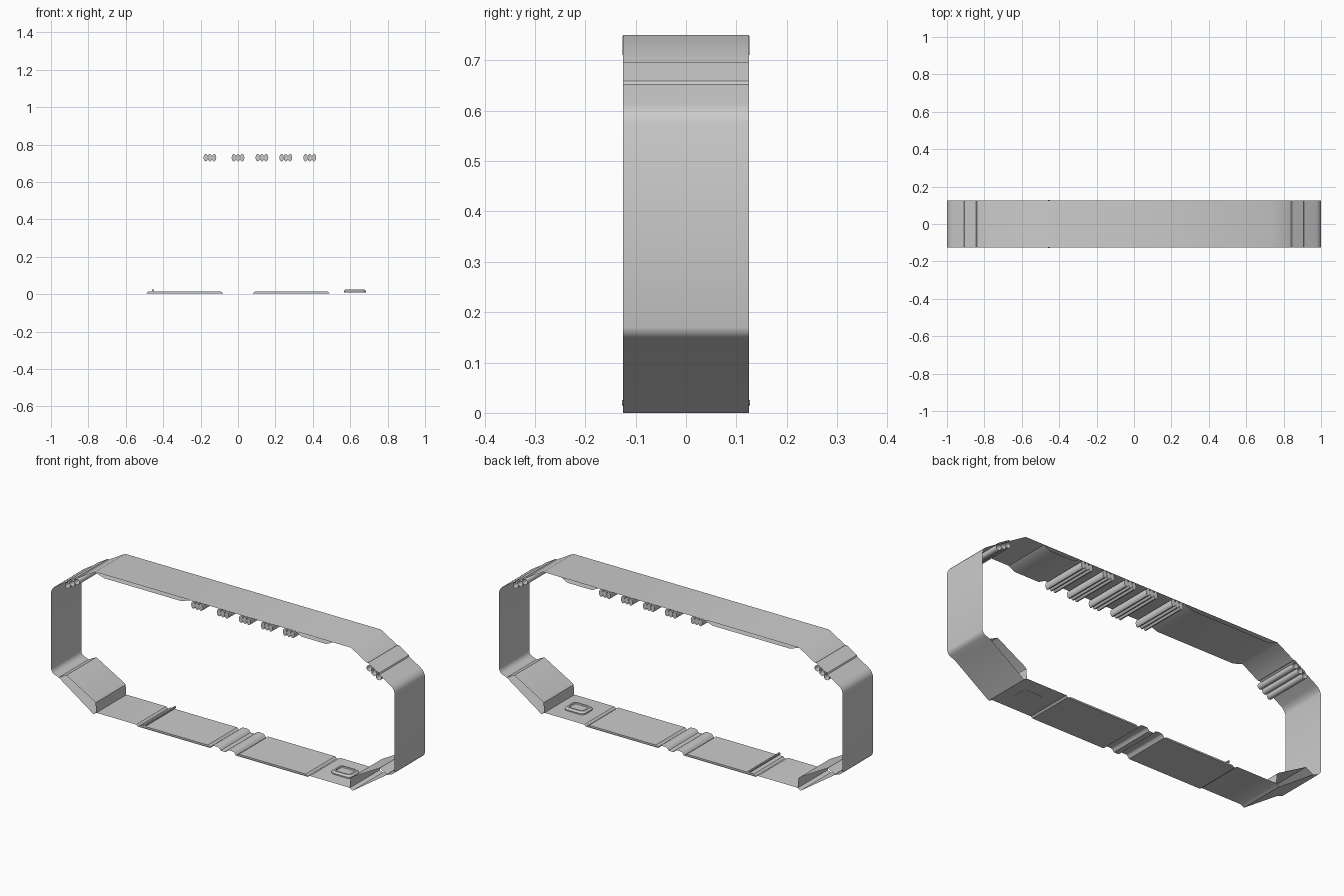
import bpy, bmesh, math

if "Cube" in bpy.data.objects:
    bpy.data.objects.remove(bpy.data.objects["Cube"])

Y = 0.125


def finish(name, bm, angle=35):
    me = bpy.data.meshes.new(name)
    bm.to_mesh(me)
    bm.free()
    ob = bpy.data.objects.new(name, me)
    bpy.context.collection.objects.link(ob)
    bpy.ops.object.select_all(action='DESELECT')
    bpy.context.view_layer.objects.active = ob
    ob.select_set(True)
    bpy.ops.object.shade_smooth_by_angle(angle=math.radians(angle))
    return ob


def sweep(name, pts, closed=False, caps=False, y=Y):
    """Extrude an x-z profile along y, as an open sheet or capped solid."""
    bm = bmesh.new()
    a = [bm.verts.new((x, -y, z)) for x, z in pts]
    b = [bm.verts.new((x, y, z)) for x, z in pts]
    n = len(pts)
    for i in range(n if closed else n - 1):
        j = (i + 1) % n
        bm.faces.new((a[i], a[j], b[j], b[i]))
    if caps:
        bm.faces.new(a)
        bm.faces.new(b[::-1])
        bmesh.ops.recalc_face_normals(bm, faces=bm.faces)
    return finish(name, bm)


def oval(cx, cz, rx, rz, n=16):
    return [(cx + rx * math.cos(2 * math.pi * i / n),
             cz + rz * math.sin(2 * math.pi * i / n)) for i in range(n)]


def flip(pts):
    return [(-x, z) for x, z in pts]


# Thin outer shell: ceiling, upper slopes, walls, lower slopes and floor
half = [(0.745, 0.75), (0.84, 0.694), (0.845, 0.697), (0.907, 0.659), (0.91, 0.652),
        (0.972, 0.614), (0.985, 0.605), (0.995, 0.592), (1.0, 0.577),
        (1.0, 0.17), (0.996, 0.158), (0.985, 0.148), (0.955, 0.137),
        (0.755, 0.0), (0.735, 0.011), (0.505, 0.011), (0.495, 0.003)]
# Two low ridges across the middle of the floor
ridge = [(0.075, 0.003), (0.066, 0.016), (0.058, 0.02), (0.03, 0.02),
         (0.022, 0.016), (0.014, 0.005)]
right = half + ridge
sweep("outer_shell", right + flip(right)[::-1], closed=True)

for s, side in ((1, "right"), (-1, "left")):
    # Raised lining over the lower slope
    sweep("lower_lining_" + side, [(s * x, z) for x, z in (
        (0.955, 0.139), (0.912, 0.161), (0.75, 0.07), (0.742, 0.062), (0.738, 0.01))])
    # Thin chamfered floor plates
    sweep("floor_plate_" + side, [(s * x, z) for x, z in (
        (0.08, 0.004), (0.09, 0.013), (0.48, 0.013), (0.49, 0.004))],
        closed=True, caps=True, y=Y - 0.003)
    # Three open pipes under each upper slope
    for k in range(3):
        x = 0.851 + 0.027 * k
        z = 0.75 - (x - 0.745) * 0.596 - 0.018
        sweep("slope_pipe_%s_%d" % (side, k + 1), oval(s * x, z, 0.015, 0.015), closed=True)

# Dropped ceiling panels with chamfered ends
for name, x0, x1, c in (("ceiling_panel_left", -0.745, -0.19, 0.052),
                        ("ceiling_panel_right", 0.425, 0.637, 0.034)):
    sweep(name, [(x0, 0.749), (x0 + c, 0.731), (x1 - c, 0.731), (x1, 0.749)])

# Clusters of three conduits across the ceiling
for i, cx in enumerate((-0.15, 0.0, 0.128, 0.256, 0.384)):
    for k in (-1, 0, 1):
        sweep("ceiling_conduit_%d_%d" % (i + 1, k + 2),
              oval(cx + k * 0.0225, 0.7295, 0.0115, 0.0195, 14),
              closed=True, caps=True, y=0.1265)

# Rod lying across the floor
sweep("floor_rod", oval(-0.455, 0.02, 0.006, 0.006, 10), closed=True, caps=True, y=0.127)


# Rounded hatch on the floor, built as stacked rounded-rectangle loops
def rounded_loop(bm, hx, hy, r, z):
    vs = []
    for q, (sx, sy) in enumerate(((1, 1), (-1, 1), (-1, -1), (1, -1))):
        for k in range(6):
            t = math.pi / 2 * (q + k / 5)
            vs.append(bm.verts.new((0.625 + sx * (hx - r) + r * math.cos(t),
                                    sy * (hy - r) + r * math.sin(t), z)))
    return vs


bm = bmesh.new()
loops = [rounded_loop(bm, *a) for a in (
    (0.059, 0.045, 0.022, 0.010), (0.059, 0.045, 0.022, 0.017), (0.050, 0.037, 0.018, 0.026),
    (0.042, 0.029, 0.014, 0.026), (0.040, 0.027, 0.012, 0.020))]
for lo, hi in zip(loops, loops[1:]):
    for i in range(len(lo)):
        j = (i + 1) % len(lo)
        bm.faces.new((lo[i], lo[j], hi[j], hi[i]))
bm.faces.new(loops[-1])
bm.faces.new(loops[0][::-1])
finish("floor_hatch", bm, 25)
